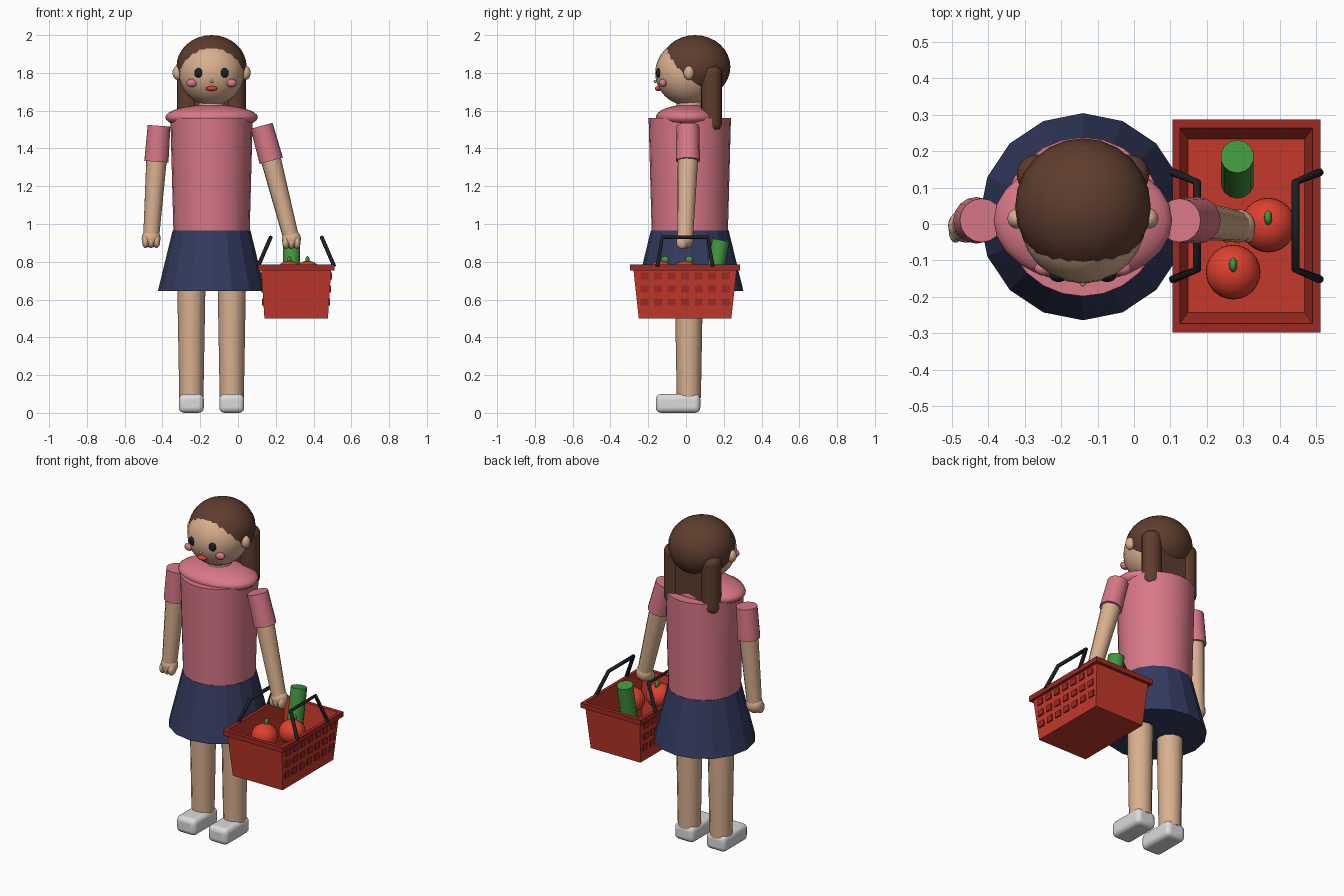
import bpy, bmesh, math
from mathutils import Vector, Matrix

if "Cube" in bpy.data.objects:
    bpy.data.objects.remove(bpy.data.objects["Cube"], do_unlink=True)


def material(name, *srgb):
    rgb = [c / 12.92 if c < 0.04 else ((c + 0.055) / 1.055) ** 2.4 for c in srgb]
    m = bpy.data.materials.new(name)
    m.use_nodes = True
    m.diffuse_color = (*rgb, 1)
    m.node_tree.nodes["Principled BSDF"].inputs["Base Color"].default_value = (*rgb, 1)
    return m


SKIN = material("skin", 0.85, 0.69, 0.56)
PINK = material("shirt pink", 0.85, 0.47, 0.53)
NAVY = material("skirt navy", 0.2, 0.23, 0.37)
BROWN = material("hair brown", 0.37, 0.24, 0.18)
RED = material("basket red", 0.77, 0.22, 0.17)
DARK_RED = material("rim dark red", 0.62, 0.16, 0.13)
TOMATO = material("tomato red", 0.87, 0.25, 0.18)
GREEN = material("vegetable green", 0.26, 0.6, 0.25)
BLACK = material("black", 0.11, 0.12, 0.14)
WHITE = material("shoe white", 0.86, 0.86, 0.86)


def finish(name, bm, mat, angle=40):
    bmesh.ops.recalc_face_normals(bm, faces=bm.faces)
    me = bpy.data.meshes.new(name)
    bm.to_mesh(me)
    bm.free()
    me.materials.append(mat)
    if angle:
        me.shade_smooth()
        me.set_sharp_from_angle(angle=math.radians(angle))
    ob = bpy.data.objects.new(name, me)
    bpy.context.collection.objects.link(ob)
    return ob


def ball(name, centre, radii, mat):
    bm = bmesh.new()
    m = Matrix.Translation(centre) @ Matrix.Diagonal((*radii, 1))
    bmesh.ops.create_uvsphere(bm, u_segments=24, v_segments=16, radius=1, matrix=m)
    return finish(name, bm, mat, 180)


def tube(name, start, end, r1, r2, mat, sides=16, angle=40):
    a, b = Vector(start), Vector(end)
    d = b - a
    turn = d.to_track_quat('Z', 'Y').to_matrix().to_4x4() if abs(d.x) + abs(d.y) > 0 else Matrix()
    bm = bmesh.new()
    bmesh.ops.create_cone(bm, cap_ends=True, segments=sides, radius1=r1, radius2=r2,
                          depth=d.length, matrix=Matrix.Translation((a + b) / 2) @ turn)
    return finish(name, bm, mat, angle)


def box(name, centre, size, mat, angle=0):
    bm = bmesh.new()
    bmesh.ops.create_cube(bm, size=1, matrix=Matrix.Translation(centre) @ Matrix.Diagonal((*size, 1)))
    return finish(name, bm, mat, angle)


def bevel(ob, width, segments=4):
    mod = ob.modifiers.new("Bevel", 'BEVEL')
    mod.width, mod.segments = width, segments
    mod.limit_method = 'ANGLE'


CX = -0.14  # middle of the body

# Clothes
tube("shirt", (CX, 0.02, 0.96), (CX, 0.02, 1.56), 0.202, 0.218, PINK, 24)
ball("shoulders", (CX, 0.01, 1.565), (0.245, 0.17, 0.066), PINK)
tube("skirt", (CX, 0.02, 0.645), (CX, 0.02, 0.966), 0.284, 0.206, NAVY, 16, 0)

# Head and face
tube("neck", (CX, 0.02, 1.56), (CX, 0.02, 1.7), 0.07, 0.07, SKIN)
ball("head", (CX, 0.01, 1.8), (0.173, 0.173, 0.173), SKIN)
ball("hair_cap", (CX, 0.048, 1.832), (0.186, 0.187, 0.168), BROWN)
box("back_hair", (CX, 0.135, 1.66), (0.25, 0.08, 0.3), BROWN)
ball("mouth", (CX, -0.146, 1.717), (0.03, 0.018, 0.013), TOMATO)
ball("nose", (CX, -0.163, 1.755), (0.008, 0.008, 0.008), SKIN)

for side, s in (("right", -1), ("left", 1)):
    ball(side + "_eye", (CX + s * 0.067, -0.143, 1.8), (0.024, 0.016, 0.026), BLACK)
    ball(side + "_cheek", (CX + s * 0.105, -0.122, 1.746), (0.028, 0.02, 0.022), PINK)
    ball(side + "_ear", (CX + s * 0.18, 0.015, 1.8), (0.027, 0.028, 0.037), SKIN)
    x = CX + s * 0.126
    bevel(tube(side + "_hair_tail", (x, 0.135, 1.49), (x, 0.135, 1.835), 0.056, 0.056, BROWN), 0.035)
    # Leg and shoe
    x = CX + s * 0.107
    tube(side + "_leg", (x, 0.015, 0.08), (x, 0.015, 0.75), 0.064, 0.076, SKIN, 12)
    bevel(box(side + "_shoe", (x, -0.042, 0.05), (0.132, 0.235, 0.1), WHITE, 40), 0.028)


# Arms: shoulder, sleeve end and hand
def arm(side, shoulder, cuff, hand):
    tube(side + "_sleeve", shoulder, cuff, 0.06, 0.064, PINK)
    tube(side + "_arm", cuff, hand, 0.054, 0.042, SKIN, 12)
    h = Vector(hand)
    ball(side + "_hand", h, (0.05, 0.046, 0.05), SKIN)
    for i in (-1, 0, 1):
        ball(side + "_finger", h + Vector((i * 0.029, -0.016, -0.018)), (0.019, 0.03, 0.034), SKIN)


arm("right", (-0.418, 0.01, 1.52), (-0.432, 0.01, 1.33), (-0.46, -0.005, 0.925))
arm("left", (0.125, 0.01, 1.52), (0.176, 0.01, 1.335), (0.283, -0.005, 0.92))

# Basket shell: rectangles from the base, over the rim, down to the inner floor
BX, BY = 0.308, -0.005
steps = [(0.168, 0.245, 0.5), (0.185, 0.273, 0.755), (0.203, 0.292, 0.755),
         (0.203, 0.292, 0.785), (0.182, 0.268, 0.785), (0.16, 0.238, 0.515)]
bm = bmesh.new()
rings = [[bm.verts.new((BX + sx * w, BY + sy * d, z))
          for sx, sy in ((-1, -1), (1, -1), (1, 1), (-1, 1))] for w, d, z in steps]
for lo, hi in zip(rings, rings[1:]):
    for i in range(4):
        j = (i + 1) % 4
        bm.faces.new((lo[i], lo[j], hi[j], hi[i]))
bm.faces.new(rings[0])
bm.faces.new(rings[-1])
basket = finish("basket", bm, RED, 0)
basket.data.materials.append(DARK_RED)
for face in basket.data.polygons:
    face.material_index = int(face.center.z > 0.75)

# Grid of dark openings on both long sides, and the folding handles
for s in (-1, 1):
    bm = bmesh.new()
    for row in range(3):
        z = 0.587 + row * 0.069
        x = BX + s * (0.168 + 0.017 * (z - 0.5) / 0.255 + 0.002)
        for col in range(-3, 4):
            m = Matrix.Translation((x, BY + col * 0.0715, z)) @ Matrix.Diagonal((0.009, 0.042, 0.036, 1))
            bmesh.ops.create_cube(bm, size=1, matrix=m)
    finish("basket_openings", bm, DARK_RED, 0)

    curve = bpy.data.curves.new("basket_handle", 'CURVE')
    curve.dimensions = '3D'
    curve.bevel_depth = 0.011
    curve.bevel_resolution = 2
    curve.use_fill_caps = True
    path = [(0.202, -0.152, 0.775), (0.135, -0.125, 0.93), (0.135, 0.115, 0.93), (0.202, 0.142, 0.775)]
    spline = curve.splines.new('POLY')
    spline.points.add(len(path) - 1)
    for p, (x, y, z) in zip(spline.points, path):
        p.co = (BX + s * x, y, z, 1)
    curve.materials.append(BLACK)
    bpy.context.collection.objects.link(bpy.data.objects.new("basket_handle", curve))

# Groceries
for x, y in ((0.272, -0.132), (0.368, -0.003)):
    ball("tomato", (x, y, 0.735), (0.075, 0.075, 0.07), TOMATO)
    ball("tomato_stem", (x, y + 0.02, 0.81), (0.011, 0.02, 0.02), GREEN)
tube("cucumber", (0.283, 0.115, 0.53), (0.283, 0.185, 0.915), 0.046, 0.046, GREEN, 14)
